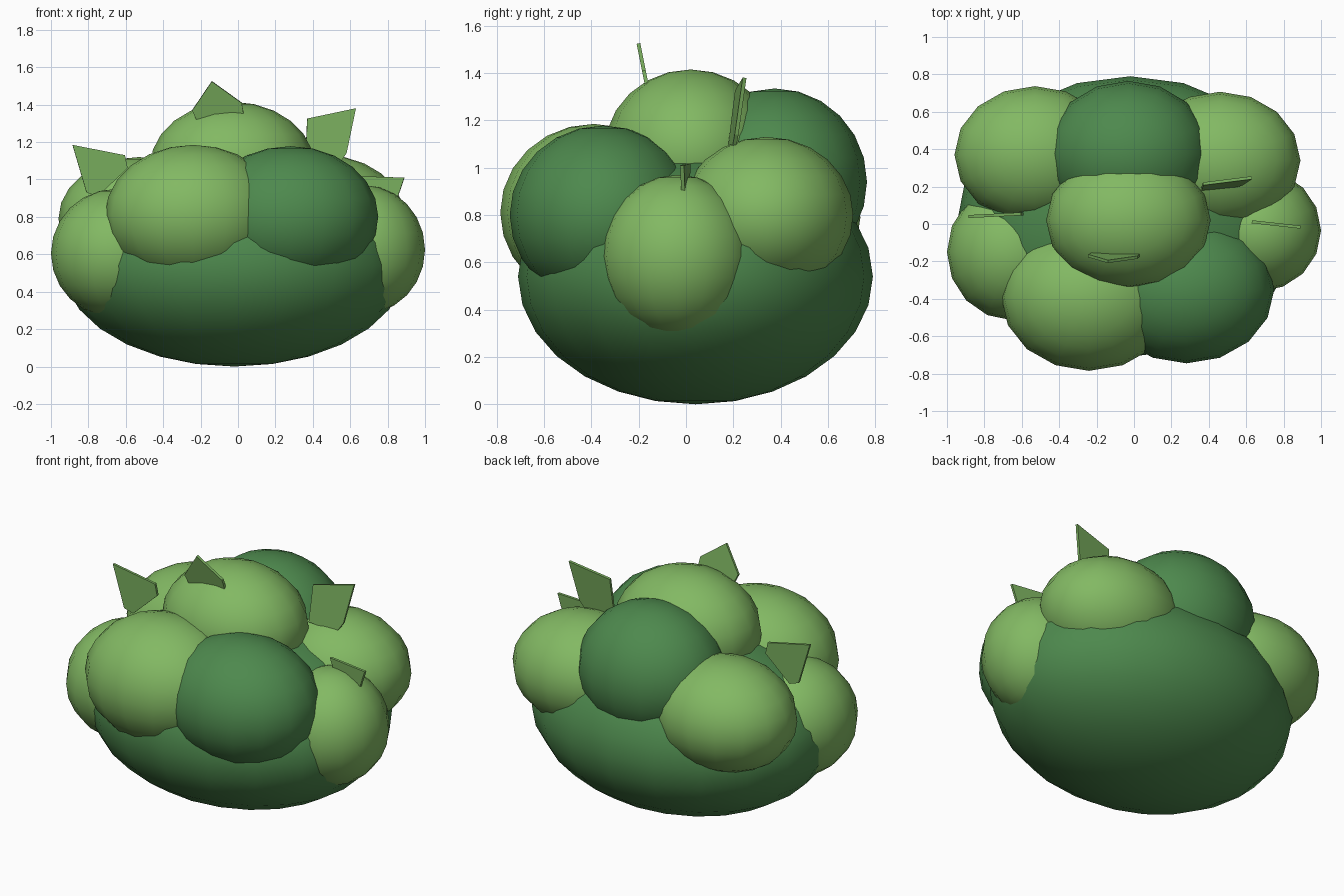
import bpy
import bmesh
from mathutils import Matrix, Vector

cube = bpy.data.objects.get("Cube")
if cube:
    bpy.data.objects.remove(cube, do_unlink=True)


def material(name, rgb):
    mat = bpy.data.materials.new(name)
    mat.use_nodes = True
    color = (*rgb, 1)
    mat.diffuse_color = color
    bsdf = mat.node_tree.nodes["Principled BSDF"]
    bsdf.inputs["Base Color"].default_value = color
    bsdf.inputs["Roughness"].default_value = 0.8
    return mat


LIGHT = material("light green", (0.225, 0.485, 0.125))
DARK = material("dark green", (0.075, 0.25, 0.075))
LEAF = material("leaf green", (0.19, 0.42, 0.11))


def add_object(name, bm, mat):
    mesh = bpy.data.meshes.new(name)
    bm.to_mesh(mesh)
    bm.free()
    mesh.materials.append(mat)
    obj = bpy.data.objects.new(name, mesh)
    bpy.context.collection.objects.link(obj)
    return obj


def lobe(name, mat, center, radii, segments=16, rings=12):
    """Smooth ellipsoid clump of foliage."""
    bm = bmesh.new()
    placement = Matrix.Translation(center) @ Matrix.Diagonal((*radii, 1))
    bmesh.ops.create_uvsphere(bm, u_segments=segments, v_segments=rings,
                              radius=1, matrix=placement)
    for face in bm.faces:
        face.smooth = True
    return add_object(name, bm, mat)


def leaf(name, outline, y, slope_x, slope_z, thickness=0.016):
    """Thin flat leaf: front outline (x, z) laid on a leaning plane."""
    x0, z0 = outline[0]
    bm = bmesh.new()
    verts = [bm.verts.new((x, y + slope_x * (x - x0) + slope_z * (z - z0), z))
             for x, z in outline]
    face = bm.faces.new(verts)
    bm.normal_update()
    shift = face.normal * thickness
    bmesh.ops.translate(bm, verts=verts, vec=-shift / 2)
    extruded = bmesh.ops.extrude_face_region(bm, geom=[face], use_keep_orig=True)
    moved = [v for v in extruded["geom"] if isinstance(v, bmesh.types.BMVert)]
    bmesh.ops.translate(bm, verts=moved, vec=shift)
    bmesh.ops.recalc_face_normals(bm, faces=bm.faces)
    return add_object(name, bm, LEAF)


# Main body of the bush
lobe("bush_core", DARK, (-0.02, 0.04, 0.54), (0.92, 0.75, 0.54), 20, 14)

# Ring of lobes around the body
lobe("front_right_lobe", LIGHT, (-0.24, -0.39, 0.81), (0.47, 0.395, 0.375))
lobe("front_left_lobe", DARK, (0.28, -0.35, 0.80), (0.47, 0.395, 0.378))
lobe("left_lobe", LIGHT, (0.67, -0.035, 0.625), (0.33, 0.325, 0.345))
lobe("right_lobe", LIGHT, (-0.65, -0.15, 0.605), (0.35, 0.365, 0.345))
lobe("back_left_lobe", LIGHT, (0.46, 0.34, 0.80), (0.43, 0.367, 0.33))
lobe("back_right_lobe", LIGHT, (-0.53, 0.37, 0.79), (0.43, 0.367, 0.33))

# Upper lobes
lobe("back_lobe", DARK, (-0.03, 0.375, 0.94), (0.44, 0.39, 0.395))
lobe("top_lobe", LIGHT, (-0.03, 0.02, 1.07), (0.44, 0.365, 0.345))

# Loose leaves poking out of the lobes
leaf("top_leaf", [(-0.245, 1.37), (-0.14, 1.525), (0.02, 1.41),
                  (0.03, 1.35), (-0.2, 1.27)], -0.17, 0, -0.2)
leaf("back_left_leaf", [(0.37, 1.325), (0.63, 1.38), (0.58, 1.14),
                        (0.54, 1.08), (0.36, 1.1)], 0.215, 0.1, 0.12)
leaf("right_leaf", [(-0.885, 1.185), (-0.605, 1.13), (-0.59, 1.06),
                    (-0.75, 0.91), (-0.81, 0.93)], 0.04, 0.05, 0)
leaf("left_leaf", [(0.63, 1.018), (0.89, 1.01), (0.845, 0.88),
                   (0.7, 0.85)], 0.012, -0.11, 0)
